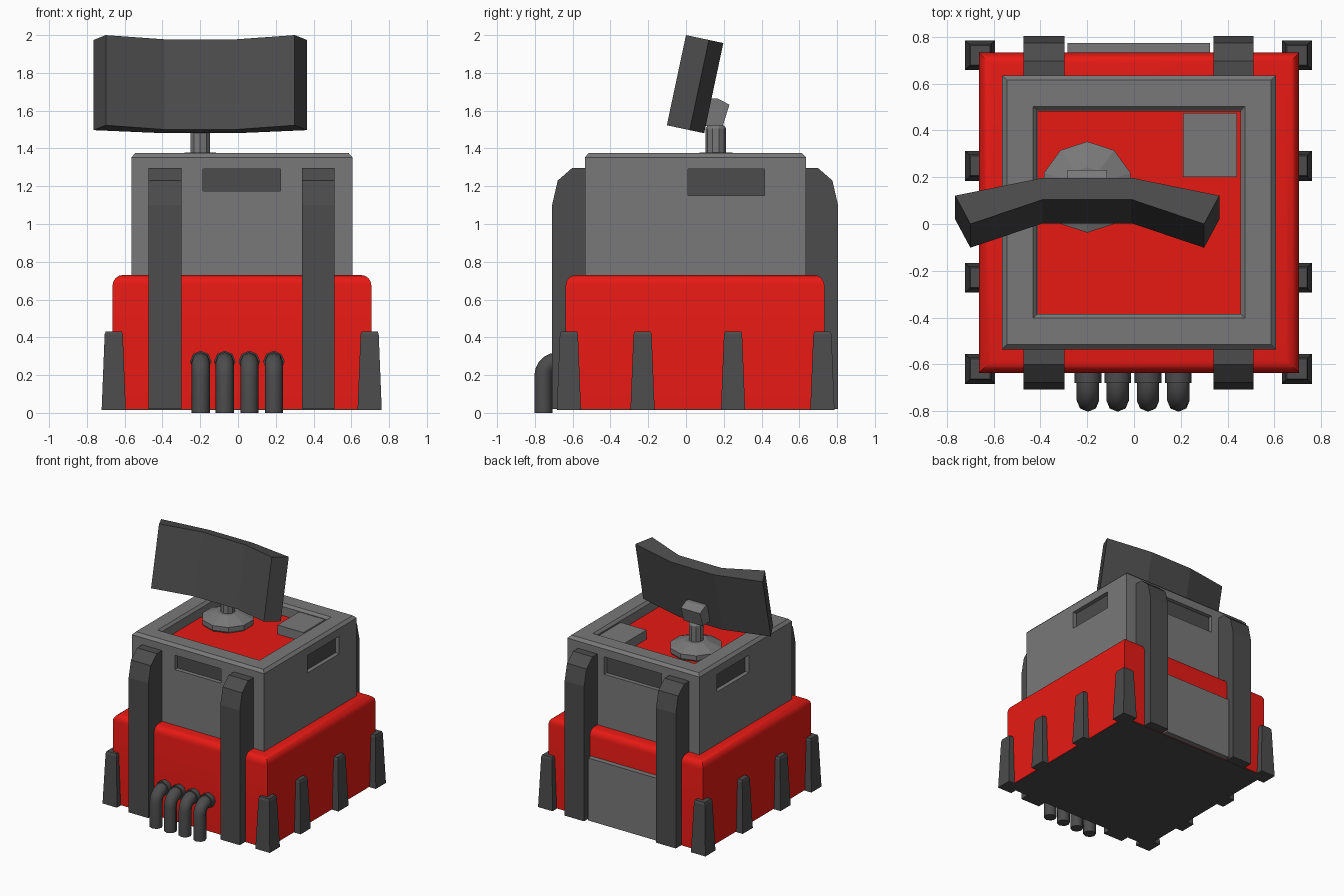
import bpy, bmesh
from math import sin, cos, pi, radians, sqrt

if "Cube" in bpy.data.objects:
    bpy.data.objects.remove(bpy.data.objects["Cube"])


def material(name, rgb):
    m = bpy.data.materials.new(name)
    m.diffuse_color = (*rgb, 1)
    m.use_nodes = True
    m.node_tree.nodes["Principled BSDF"].inputs["Base Color"].default_value = m.diffuse_color
    return m


RED = material("red_paint", (0.8, 0.01, 0.007))
GREY = material("mid_grey", (0.19, 0.19, 0.19))
DARK = material("dark_grey", (0.072, 0.072, 0.072))
CX, CY = 0.021, 0.048


def finish(name, bm, mat, smooth=None):
    bmesh.ops.recalc_face_normals(bm, faces=bm.faces)
    me = bpy.data.meshes.new(name)
    bm.to_mesh(me)
    bm.free()
    ob = bpy.data.objects.new(name, me)
    bpy.context.collection.objects.link(ob)
    me.materials.append(mat)
    if smooth:
        bpy.ops.object.select_all(action='DESELECT')
        ob.select_set(True)
        bpy.context.view_layer.objects.active = ob
        bpy.ops.object.shade_smooth_by_angle(angle=radians(smooth))
    return ob


def loft(name, rings, mat, smooth=None):
    """Join equal-length rings of points and cap both ends."""
    bm = bmesh.new()
    vs = [[bm.verts.new(p) for p in r] for r in rings]
    n = len(vs[0])
    for a, b in zip(vs, vs[1:]):
        for i in range(n):
            j = (i + 1) % n
            bm.faces.new((a[i], a[j], b[j], b[i]))
    bm.faces.new(vs[0])
    bm.faces.new(vs[-1])
    return finish(name, bm, mat, smooth)


def stack(name, cx, cy, profile, mat, n=4, smooth=None):
    """Upright shape from (radius, z); for n=4 radius is the half width."""
    k, a0 = (sqrt(2), pi / 4) if n == 4 else (1, pi / 2)
    return loft(name, [[(cx + r * k * cos(a0 + 2 * pi * i / n),
                         cy + r * k * sin(a0 + 2 * pi * i / n), z)
                        for i in range(n)] for r, z in profile], mat, smooth)


def box(name, x0, x1, y0, y1, z0, z1, mat):
    return loft(name, [[(x0, y0, z), (x1, y0, z), (x1, y1, z), (x0, y1, z)]
                       for z in (z0, z1)], mat)


def side_prism(name, x0, x1, yz, mat):
    return loft(name, [[(x, y, z) for y, z in yz] for x in (x0, x1)], mat)


# red lower hull with rounded top edge, dark floor
R = 0.055
hull = [(0.685, 0.02)] + [(0.685 - R + R * cos(a * pi / 8), 0.73 - R + R * sin(a * pi / 8))
                          for a in range(5)]
stack("lower_hull", CX, CY, hull, RED, smooth=35)
stack("floor_plate", CX, CY, [(0.68, 0.015), (0.68, 0.03)], DARK)

# grey upper body with sunken roof
body = stack("upper_body", CX, CY + 0.002,
             [(0.586, 0.70), (0.586, 1.353), (0.565, 1.375), (0.453, 1.375),
              (0.435, 1.355), (0.435, 1.27)], GREY)
stack("roof_floor", CX, CY + 0.002, [(0.434, 1.265), (0.434, 1.283)], RED)
box("roof_box", 0.21, 0.44, 0.20, 0.475, 1.27, 1.357, GREY)

# recessed windows on all four walls
X0, X1, Y0, Y1 = CX - 0.586, CX + 0.586, CY - 0.584, CY + 0.588
D = 0.045
windows = {
    "front": (-0.185, 0.225, Y0 - 0.1, Y0 + D, 1.175, 1.29),
    "back": (-0.23, 0.28, Y1 - D, Y1 + 0.1, 1.15, 1.29),
    "right": (X1 - D, X1 + 0.1, 0.01, 0.415, 1.15, 1.29),
    "left": (X0 - 0.1, X0 + D, 0.01, 0.415, 1.15, 1.29),
}
for side, b in windows.items():
    cutter = box("window_cutter", *b, DARK)
    cutter.hide_render = True
    mod = body.modifiers.new("window", 'BOOLEAN')
    mod.operation, mod.solver, mod.object = 'DIFFERENCE', 'EXACT', cutter
    bpy.context.view_layer.objects.active = body
    bpy.ops.object.modifier_apply(modifier=mod.name)
    bpy.data.objects.remove(cutter)
    p = list(b)
    t = 0.012
    if side == "front":
        p[2:4] = Y0 + D - t, Y0 + D + 0.005
    elif side == "back":
        p[2:4] = Y1 - D - 0.005, Y1 - D + t
    elif side == "right":
        p[0:2] = X1 - D - 0.005, X1 - D + t
    else:
        p[0:2] = X0 + D - t, X0 + D + 0.005
    box(side + "_window", *p, DARK)

# straps running up the front and back walls
strap = [(0.55, 0.02), (0.757, 0.02), (0.757, 1.1), (0.727, 1.23), (0.65, 1.297), (0.55, 1.297)]
for end, s in (("front", -1), ("back", 1)):
    for side, x0, x1 in (("left", -0.473, -0.298), ("right", 0.34, 0.512)):
        side_prism(f"{end}_{side}_strap", x0, x1, [(CY + s * y, z) for y, z in strap], DARK)

# lower back panel between the straps
box("back_panel", -0.285, 0.325, 0.68, 0.775, 0.02, 0.52, GREY)

# tapered feet along both sides
for x in (-0.658, 0.697):
    for y in (-0.62, -0.23, 0.249, 0.722):
        stack("side_foot", x, y, [(0.064, 0.015), (0.048, 0.415), (0.042, 0.432)], DARK)

# four exhaust pipes bending down at the front
path = [(-0.62, 0.272, pi / 2)] + [
    (-0.68 - 0.075 * sin(a), 0.197 + 0.075 * cos(a), pi / 2 - a)
    for a in [i * pi / 10 for i in range(6)]] + [(-0.755, 0.0, 0)]


def pipe_ring(x, y, z, tilt, r, n=8):
    # tilt 0: path runs vertical, tilt 90: path runs along y
    return [(x + r * cos(2 * pi * i / n),
             y - r * sin(2 * pi * i / n) * cos(tilt),
             z + r * sin(2 * pi * i / n) * sin(tilt)) for i in range(n)]


for x in (-0.197, -0.07, 0.06, 0.19):
    loft("exhaust_pipe", [pipe_ring(x, y, z, t, 0.048) for y, z, t in path], DARK, smooth=50)
    loft("pipe_collar", [pipe_ring(x, y, 0.272, pi / 2, 0.057) for y in (-0.62, -0.68)],
         DARK, smooth=50)

# antenna base and post
AX, AY = -0.2, 0.158
stack("antenna_base", AX, AY, [(0.175, 1.27), (0.195, 1.30), (0.195, 1.333), (0.085, 1.378)],
      GREY, n=10)
stack("antenna_post", AX, AY, [(0.055, 1.35), (0.055, 1.505), (0.043, 1.522)], GREY, n=10)
side_prism("antenna_bracket", AX - 0.085, AX + 0.085,
           [(0.12, 1.665), (0.165, 1.665), (0.23, 1.632), (0.195, 1.52), (0.10, 1.52)], GREY)

# three-section antenna panel, leaning back: (x offset, depth) outline
TILT = radians(12)
outline = [(-0.5, 0), (-0.19, 0.107), (0.19, 0.107), (0.5, 0),
           (0.565, 0.124), (0.19, 0.202), (-0.19, 0.202), (-0.565, 0.124)]
loft("antenna_panel", [[(AX + x, d * cos(TILT) - h * sin(TILT),
                         2.0 - d * sin(TILT) - h * cos(TILT)) for x, d in outline]
                       for h in (0, 0.488)], DARK)
